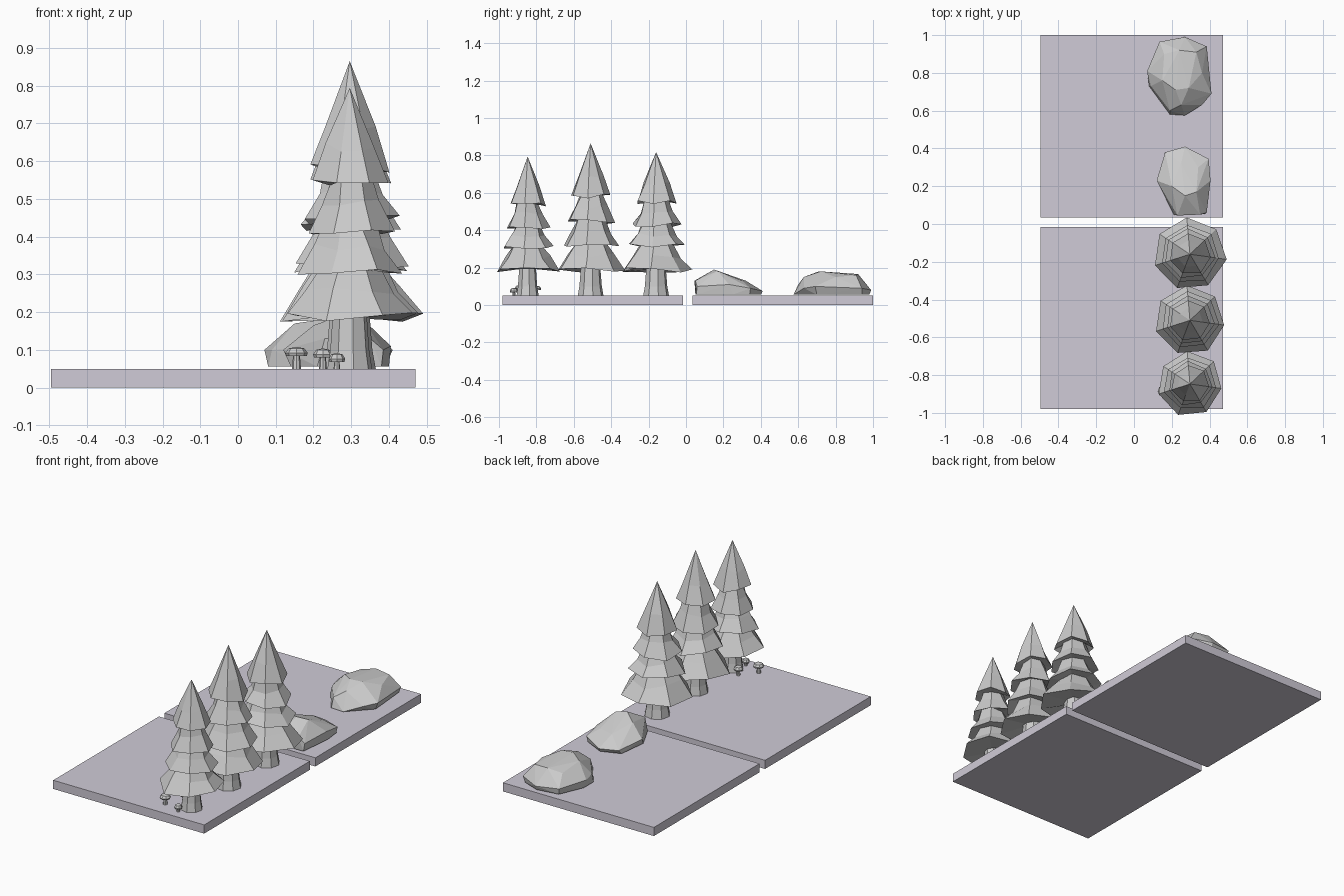
import bpy, bmesh, random
from math import cos, sin, tau, radians

if "Cube" in bpy.data.objects:
    bpy.data.objects.remove(bpy.data.objects["Cube"])

random.seed(4)


def finish(bm, name):
    bmesh.ops.recalc_face_normals(bm, faces=bm.faces)
    mesh = bpy.data.meshes.new(name)
    bm.to_mesh(mesh)
    bm.free()
    ob = bpy.data.objects.new(name, mesh)
    bpy.context.collection.objects.link(ob)
    return ob


def lathe(name, x, y, profile, sides, phase=0.0, jit_r=0.0, jit_z=0.0):
    """Revolve (radius, z) pairs, with optional wobble; radius 0 makes a tip."""
    bm = bmesh.new()
    rings = []
    for r, z in profile:
        if r == 0:
            rings.append([bm.verts.new((x, y, z))] * sides)
            continue
        ring = []
        for i in range(sides):
            a = phase + tau * i / sides
            rr = r + random.uniform(-jit_r, jit_r)
            zz = z + random.uniform(-jit_z, jit_z)
            ring.append(bm.verts.new((x + rr * cos(a), y + rr * sin(a), zz)))
        rings.append(ring)
    for lo, hi in zip(rings, rings[1:]):
        for i in range(sides):
            j = (i + 1) % sides
            corners = list(dict.fromkeys((lo[i], lo[j], hi[j], hi[i])))
            bm.faces.new(corners)
    for ring in (rings[0], rings[-1]):
        if ring[0] is not ring[1]:
            bm.faces.new(ring)
    return finish(bm, name)


def hull(name, points):
    bm = bmesh.new()
    for p in points:
        bm.verts.new(p)
    res = bmesh.ops.convex_hull(bm, input=bm.verts)
    junk = {v for v in res["geom_interior"] + res["geom_unused"]
            if isinstance(v, bmesh.types.BMVert)}
    bmesh.ops.delete(bm, geom=list(junk), context='VERTS')
    return finish(bm, name)


# Two ground slabs
mat = bpy.data.materials.new("slab_lilac")
mat.diffuse_color = (0.63, 0.6, 0.68, 0.8)
mat.use_nodes = True
mat.node_tree.nodes["Principled BSDF"].inputs["Base Color"].default_value = mat.diffuse_color
for name, y0, y1 in (("front_slab", -0.98, -0.015), ("back_slab", 0.035, 1.0)):
    bm = bmesh.new()
    bmesh.ops.create_cube(bm, size=1)
    for v in bm.verts:
        v.co.x = -0.495 if v.co.x < 0 else 0.47
        v.co.y = y0 if v.co.y < 0 else y1
        v.co.z = 0 if v.co.z < 0 else 0.05
    finish(bm, name).data.materials.append(mat)

# Pine trees: four overlapping skirts on a flared trunk
SKIRTS = [(0.05, 0.205), (0.188, 0.188), (0.13, 0.265), (0.09, 0.335),
          (0.155, 0.325), (0.105, 0.39), (0.08, 0.455),
          (0.13, 0.445), (0.088, 0.52), (0.065, 0.59),
          (0.109, 0.58), (0.068, 0.69), (0, 0.865)]
for n, (y, top, width, trunk_r) in enumerate([(-0.847, 0.794, 0.91, 0.06),
                                              (-0.51, 0.865, 0.99, 0.07),
                                              (-0.16, 0.818, 1.02, 0.07)], 1):
    k = (top - 0.18) / (0.865 - 0.18)
    prof = [(r * width, 0.18 + (z - 0.18) * k) for r, z in SKIRTS]
    lathe(f"pine_foliage_{n}", 0.296, y, prof, 7, radians(-8), 0.005, 0.013)
    lathe(f"pine_trunk_{n}", 0.296, y,
          [(trunk_r, 0.05), (trunk_r * 0.87, 0.1), (trunk_r * 0.72, 0.23)],
          8, radians(10))

# Mushrooms beside the front tree
for n, (x, y, r, top) in enumerate([(0.155, -0.885, 0.03, 0.108),
                                    (0.225, -0.80, 0.026, 0.104),
                                    (0.262, -0.92, 0.022, 0.092)], 1):
    lathe(f"mushroom_{n}", x, y,
          [(r * 0.4, 0.05), (r * 0.3, top - 0.022), (r * 0.9, top - 0.024),
           (r, top - 0.016), (r * 0.7, top - 0.004), (0, top)], 8)

# Boulders: base outline, shoulder outline, crown points
hull("small_boulder", [
    (.27, .40, .056), (.39, .34, .056), (.40, .25, .056), (.38, .055, .056),
    (.21, .05, .056), (.14, .19, .056), (.16, .36, .056),
    (.12, .23, .10), (.165, .38, .08), (.27, .41, .075), (.395, .345, .09),
    (.405, .23, .11), (.385, .06, .10), (.23, .045, .13), (.35, .05, .13),
    (.27, .15, .19), (.33, .17, .182), (.20, .2, .165), (.25, .32, .13),
    (.34, .3, .13)])
hull("large_boulder", [
    (.27, .98, .056), (.37, .94, .056), (.39, .70, .056), (.27, .575, .056),
    (.19, .58, .056), (.08, .73, .056), (.08, .82, .056), (.14, .96, .056),
    (.07, .81, .10), (.09, .73, .10), (.135, .965, .09), (.27, .99, .08),
    (.385, .94, .09), (.41, .69, .10), (.36, .63, .09), (.19, .60, .11),
    (.25, .63, .15), (.22, .71, .18), (.29, .72, .18), (.15, .76, .17),
    (.16, .90, .15), (.24, .92, .166), (.33, .91, .16), (.36, .80, .15)])
